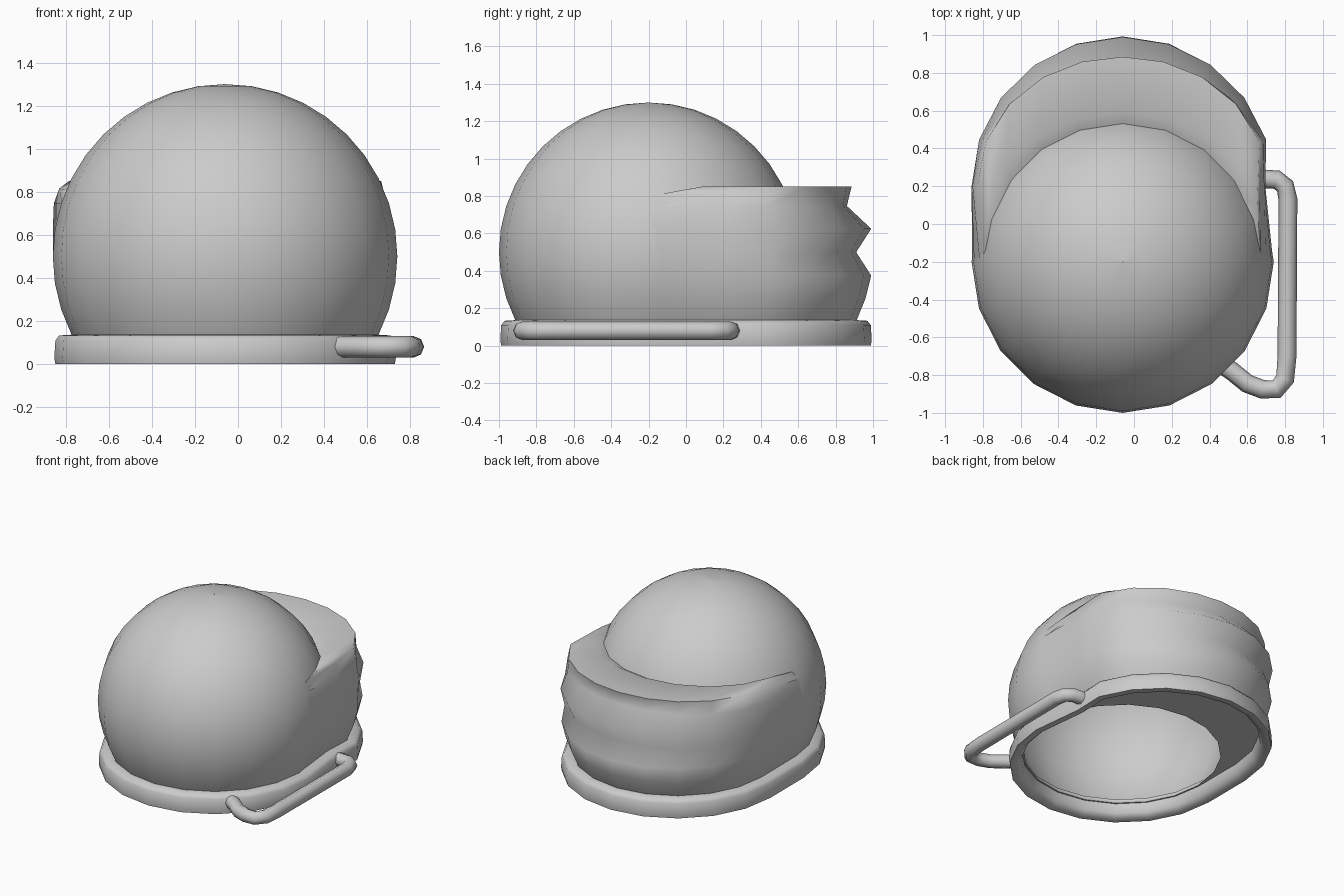
import bpy, bmesh
from math import sin, cos, radians, pi

if "Cube" in bpy.data.objects:
    bpy.data.objects.remove(bpy.data.objects["Cube"])

CX, FRONT, BACK, N, RAD, MID = -0.06, -0.2, 0.2, 10, 0.8, 0.5


def loft(name, rows, closed=True, wrap=False, cap=False, angle=75, flip=False):
    """Skin a list of equal-length point rows with quads."""
    bm = bmesh.new()
    grid = [[bm.verts.new(p) for p in row] for row in rows]
    n = len(grid[0])
    for i in range(len(grid) if wrap else len(grid) - 1):
        a, b = grid[i], grid[(i + 1) % len(grid)]
        for j in range(n if closed else n - 1):
            k = (j + 1) % n
            f = bm.faces.new((a[j], a[k], b[k], b[j]))
            if flip:
                f.normal_flip()
    if cap:
        bm.faces.new(grid[-1])
    bmesh.ops.remove_doubles(bm, verts=bm.verts, dist=0.0005)
    if wrap:
        bmesh.ops.recalc_face_normals(bm, faces=bm.faces)
    me = bpy.data.meshes.new(name)
    bm.to_mesh(me)
    bm.free()
    ob = bpy.data.objects.new(name, me)
    bpy.context.collection.objects.link(ob)
    finish(ob, angle)
    return ob


def finish(ob, angle):
    bpy.ops.object.select_all(action='DESELECT')
    ob.select_set(True)
    bpy.context.view_layer.objects.active = ob
    bpy.ops.object.shade_smooth_by_angle(angle=radians(angle))


def outline(r, z, back=BACK):
    """Rounded oblong: front and back half circles, slightly pinched on the right."""
    pts = []
    for half, cy in ((0, back), (pi, FRONT)):
        for i in range(N + 1):
            t = half + pi * i / N
            pinch = 0.045 if back == BACK and half == 0 and i == 0 else 0
            pts.append((CX + r * cos(t) - pinch, cy + r * sin(t), z))
    return pts


# Dome: open-bottomed 20-sided sphere
lats = [-30, -27] + list(range(-18, 90, 9)) + [89.9]
loft("dome", [outline(RAD * cos(radians(a)), MID + RAD * sin(radians(a)), FRONT)
              for a in lats])

# Rim around the base, and the plate closing the gap to the dome opening
rim = [(0.705, 0.137), (0.77, 0.133), (0.788, 0.11), (0.793, 0.03), (0.788, 0.0),
       (0.74, 0.0), (0.71, 0.03), (0.70, 0.09)]
loft("base_rim", [outline(r, z) for r, z in rim], wrap=True, angle=80)
loft("base_plate", [outline(0.71, 0.1), outline(0.69, 0.1, FRONT)], flip=True)

# Pleated neck guard: side profile blends into a zigzag back profile
# (height, front radius, side radius, back radius)
pleats = [(0.10, 0.69, 0.69, 0.69), (0.137, 0.71, 0.713, 0.713),
          (0.253, 0.757, 0.76, 0.76), (0.375, 0.787, 0.79, 0.79),
          (0.50, 0.797, 0.80, 0.71), (0.625, 0.787, 0.80, 0.79),
          (0.747, 0.757, 0.795, 0.66), (0.85, 0.75, 0.77, 0.685)]
rows = []
for k, (z, rf, rs, rb) in enumerate(pleats):
    top = k == len(pleats) - 1
    end_z = 0.74 if top else z
    row = [(CX + rf, FRONT, end_z)]
    for i in range(N + 1):
        t = pi * i / N
        w = sin(t) ** 2
        r = rs + (rb - rs) * w
        zz = z - (0.035 if top and i in (0, N) else 0)
        pinch = 0.045 if i == 0 else 0
        row.append((CX + r * cos(t) - pinch, BACK + r * sin(t), zz))
    row.append((CX - rf, FRONT, end_z))
    rows.append(row)

# Top ledge of the guard running into the dome
for r, z, end_z in ((0.79, 0.85, 0.735), (0.70, 0.80, 0.73)):
    row = [(CX + 0.74, FRONT, end_z)]
    for i in range(N + 1):
        t = pi * i / N
        s = 0.06 * (1 - sin(t))
        row.append((CX + (r - s) * cos(t), FRONT + r * sin(t) + s,
                    z - (0.04 if i in (0, N) else 0)))
    row.append((CX - 0.74, FRONT, end_z))
    rows.append(row)
loft("neck_guard", rows, closed=False, angle=80)

# Side handle: bent tube
path = [(0.46, -0.74), (0.52, -0.78), (0.60, -0.845), (0.68, -0.875), (0.755, -0.875),
        (0.80, -0.82), (0.81, -0.70), (0.815, 0.13), (0.80, 0.20), (0.755, 0.235),
        (0.66, 0.24)]
cu = bpy.data.curves.new("side_handle", 'CURVE')
cu.dimensions = '3D'
cu.bevel_depth = 0.05
cu.bevel_resolution = 2
cu.use_fill_caps = True
sp = cu.splines.new('POLY')
sp.points.add(len(path) - 1)
for p, (x, y) in zip(sp.points, path):
    p.co = (x, y, 0.08, 1)
handle = bpy.data.objects.new("side_handle", cu)
bpy.context.collection.objects.link(handle)
bpy.ops.object.select_all(action='DESELECT')
handle.select_set(True)
bpy.context.view_layer.objects.active = handle
bpy.ops.object.convert(target='MESH')
finish(bpy.context.object, 60)
